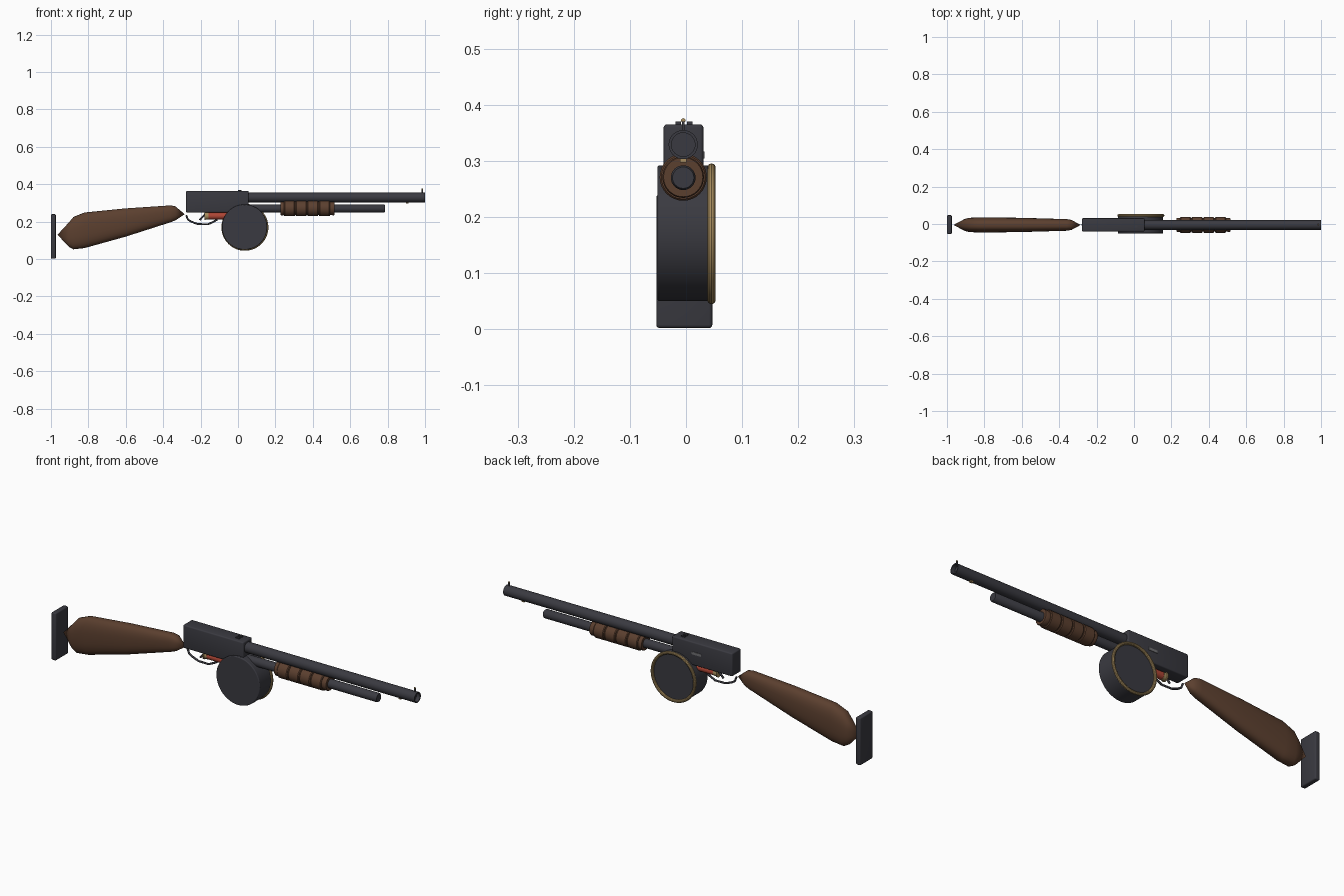
import bpy, bmesh
from math import sin, cos, pi, radians
from mathutils import Vector

cube = bpy.data.objects.get("Cube")
if cube:
    bpy.data.objects.remove(cube, do_unlink=True)

AXIS_Y = -0.005   # centre plane of the gun


def material(name, rgb):
    m = bpy.data.materials.new(name)
    m.use_nodes = True
    m.diffuse_color = (*rgb, 1)
    m.node_tree.nodes["Principled BSDF"].inputs["Base Color"].default_value = (*rgb, 1)
    return m


steel = material("dark steel", (0.042, 0.042, 0.052))
walnut = material("walnut", (0.105, 0.05, 0.028))
brass = material("brass", (0.38, 0.26, 0.11))
red = material("red plastic", (0.42, 0.06, 0.035))
grey = material("grey steel", (0.16, 0.16, 0.17))


def smooth(obj, angle=35):
    bpy.ops.object.select_all(action="DESELECT")
    obj.select_set(True)
    bpy.context.view_layer.objects.active = obj
    bpy.ops.object.shade_smooth_by_angle(angle=radians(angle))


def finish(name, bm, mat, angle=35):
    bmesh.ops.remove_doubles(bm, verts=bm.verts, dist=1e-5)
    bmesh.ops.recalc_face_normals(bm, faces=bm.faces)
    me = bpy.data.meshes.new(name)
    bm.to_mesh(me)
    bm.free()
    me.materials.append(mat)
    obj = bpy.data.objects.new(name, me)
    bpy.context.collection.objects.link(obj)
    smooth(obj, angle)
    return obj


def box(name, lo, hi, mat, bevel=0.0):
    bm = bmesh.new()
    bmesh.ops.create_cube(bm, size=1)
    for v in bm.verts:
        v.co = Vector([(a + b) / 2 + c * (b - a) for a, b, c in zip(lo, hi, v.co)])
    if bevel:
        bmesh.ops.bevel(bm, geom=bm.edges[:], offset=bevel, segments=3,
                        profile=0.5, affect="EDGES")
    return finish(name, bm, mat)


def loft(name, sections, mat, sides=32, power=1.0, angle=35):
    """Skin along x through (x, centre z, half height, half width) sections."""
    bm = bmesh.new()
    rings = []
    for x, z, hz, hy in sections:
        ring = []
        for i in range(sides):
            a = 2 * pi * i / sides
            c, s = cos(a), sin(a)
            c = abs(c) ** power * (1 if c > 0 else -1)
            s = abs(s) ** power * (1 if s > 0 else -1)
            ring.append(bm.verts.new((x, AXIS_Y + hy * c, z + hz * s)))
        rings.append(ring)
    for a, b in zip(rings, rings[1:]):
        for i in range(sides):
            j = (i + 1) % sides
            bm.faces.new((a[i], a[j], b[j], b[i]))
    return finish(name, bm, mat, angle)


def lathe(name, z, profile, mat):
    """Turned part along x from (x, radius) points."""
    return loft(name, [(x, z, r, r) for x, r in profile], mat)


def wire(name, points, radius, mat):
    cu = bpy.data.curves.new(name, "CURVE")
    cu.dimensions = "3D"
    cu.bevel_depth = radius
    cu.bevel_resolution = 2
    cu.use_fill_caps = True
    sp = cu.splines.new("POLY")
    sp.points.add(len(points) - 1)
    for p, (x, z) in zip(sp.points, points):
        p.co = (x, AXIS_Y, z, 1)
    cu.materials.append(mat)
    obj = bpy.data.objects.new(name, cu)
    bpy.context.collection.objects.link(obj)


# Shoulder stock, pointed at both ends, and butt plate
outline = [  # x, bottom z, top z, half width
    (-0.965, 0.13, 0.13, 0), (-0.905, 0.066, 0.195, 0.032),
    (-0.88, 0.052, 0.225, 0.038), (-0.82, 0.059, 0.249, 0.041),
    (-0.60, 0.120, 0.271, 0.038), (-0.36, 0.197, 0.287, 0.031),
    (-0.335, 0.207, 0.282, 0.027), (-0.285, 0.24, 0.24, 0)]
loft("stock", [(x, (b + t) / 2, (t - b) / 2, w) for x, b, t, w in outline],
     walnut, power=0.8)
box("butt_plate", (-1, -0.053, 0.002), (-0.974, 0.047, 0.24), steel, 0.006)

# Receiver with side port and rear sight
box("receiver", (-0.278, -0.04, 0.249), (0.057, 0.031, 0.365), steel, 0.006)
box("ejection_port", (-0.105, 0.03, 0.304), (-0.055, 0.033, 0.317), grey)
for side, y in (("right", -0.0135), ("left", 0.0065)):
    box("rear_sight_" + side, (0.0, y - 0.005, 0.363), (0.02, y + 0.005, 0.37), steel)

# Barrel and magazine tube with hollow ends
lathe("barrel", 0.329, [(0.05, 0), (0.05, 0.026), (1, 0.026), (1, 0.021),
                        (0.98, 0.021), (0.98, 0)], steel)
lathe("magazine_tube", 0.27, [(0.05, 0), (0.05, 0.022), (0.78, 0.022),
                              (0.785, 0.019), (0.785, 0)], steel)

# Front sight and barrel lug
box("front_sight", (0.981, AXIS_Y - 0.002, 0.353), (0.989, AXIS_Y + 0.002, 0.371), steel)
lathe("front_sight_bead", 0.372, [(0.98, 0), (0.982, 0.004), (0.988, 0.004),
                                  (0.99, 0)], brass)
box("barrel_lug", (0.897, AXIS_Y - 0.006, 0.297), (0.912, AXIS_Y + 0.006, 0.306), brass)

# Pump grip: four ribs between plain ends
grip = [(0.227, 0.02), (0.227, 0.035), (0.231, 0.037), (0.244, 0.037)]
for i in range(4):
    x0 = 0.246 + i * 0.0625
    x1 = x0 + 0.058
    grip += [(x0, 0.036), (x0, 0.039), (x0 + 0.004, 0.042),
             (x1 - 0.004, 0.042), (x1, 0.039), (x1, 0.036)]
grip += [(0.512, 0.037), (0.516, 0.035), (0.516, 0.02)]
lathe("pump_grip", 0.271, grip, walnut)

# Drum magazine with brass rim on its left face
bpy.ops.mesh.primitive_cylinder_add(vertices=64, radius=0.121, depth=0.092,
                                    location=(0.035, -0.005, 0.171),
                                    rotation=(pi / 2, 0, 0))
drum = bpy.context.object
drum.name = "drum"
drum.data.materials.append(steel)
mod = drum.modifiers.new("rounded rim", "BEVEL")
mod.width, mod.segments = 0.004, 3
mod.limit_method = "ANGLE"
smooth(drum)
bpy.ops.mesh.primitive_torus_add(major_radius=0.118, minor_radius=0.0075,
                                 major_segments=64, minor_segments=10,
                                 location=(0.037, 0.0455, 0.17),
                                 rotation=(pi / 2, 0, 0))
rim = bpy.context.object
rim.name = "drum_rim"
rim.data.materials.append(brass)
smooth(rim)

# Loaded shell under the receiver
lathe("shell_case", 0.23, [(-0.16, 0), (-0.16, 0.018), (-0.04, 0.018), (-0.04, 0)], red)
lathe("shell_base", 0.23, [(-0.18, 0), (-0.18, 0.022), (-0.175, 0.022),
                           (-0.173, 0.019), (-0.158, 0.019), (-0.158, 0)], brass)

# Trigger and guard
wire("trigger_guard", [(-0.277, 0.235), (-0.268, 0.212), (-0.25, 0.2), (-0.215, 0.187),
                       (-0.16, 0.186), (-0.13, 0.2), (-0.11, 0.212)], 0.005, steel)
wire("trigger", [(-0.172, 0.252), (-0.178, 0.235), (-0.19, 0.225), (-0.205, 0.208)],
     0.005, steel)
